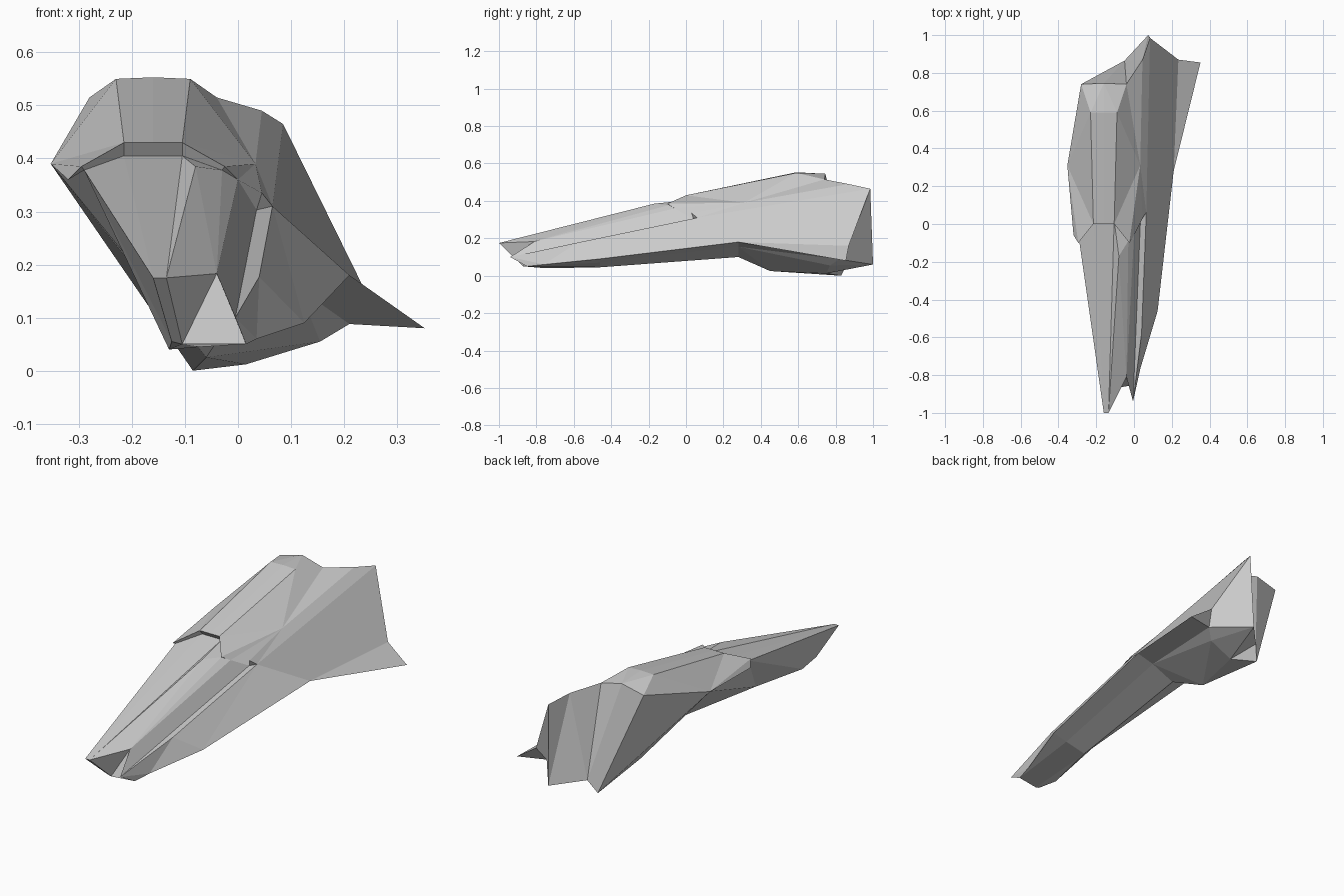
import bpy
import bmesh

AXIS = -0.16  # centre line of the canopy and nose

old = bpy.data.objects.get("Cube")
if old:
    bpy.data.objects.remove(old, do_unlink=True)

grey = bpy.data.materials.new("plain_grey")
grey.use_nodes = True
grey.diffuse_color = (0.6, 0.6, 0.6, 1)
shader = next(n for n in grey.node_tree.nodes if n.type == "BSDF_PRINCIPLED")
shader.inputs["Base Color"].default_value = grey.diffuse_color
shader.inputs["Roughness"].default_value = 0.8


def build(name, points, panels, location=(0, 0, 0)):
    """Make a flat shaded object from named corners and panels."""
    bm = bmesh.new()
    corner = {key: bm.verts.new(co) for key, co in points.items()}
    for panel in panels:
        keys = panel.split() if isinstance(panel, str) else panel
        bm.faces.new([corner[key] for key in keys])
    bmesh.ops.recalc_face_normals(bm, faces=bm.faces)
    highest = max(bm.faces, key=lambda f: f.calc_center_median().z)
    if highest.normal.z < 0:
        bmesh.ops.reverse_faces(bm, faces=bm.faces)
    mesh = bpy.data.meshes.new(name)
    bm.to_mesh(mesh)
    bm.free()
    obj = bpy.data.objects.new(name, mesh)
    obj.location = location
    mesh.materials.append(grey)
    bpy.context.collection.objects.link(obj)
    return obj


def strip(first, second):
    """Panels between two rails with the same number of corners."""
    return [(a, b, d, c) for a, b, c, d in
            zip(first, first[1:], second, second[1:])]


# Canopy: one half, measured from the centre line, with an undercut brow
canopy = {
    "front_mid": (0, 0, 0.43), "front": (0.055, 0, 0.43),
    "roof_mid": (0, 0.59, 0.553), "roof": (0.07, 0.59, 0.55),
    "tail_mid": (0, 0.745, 0.545), "tail": (0.12, 0.74, 0.515),
    "side": (0.193, 0.31, 0.39), "cheek": (0.16, -0.06, 0.36),
    "lip": (0.135, -0.1, 0.385),
    "brow_mid": (0, 0.02, 0.405), "brow": (0.055, 0.02, 0.405),
    "inner": (0.13, -0.09, 0.378),
}
shell = build("canopy", canopy, [
    "front_mid front roof roof_mid", "roof_mid roof tail_mid",
    "roof tail tail_mid", "front side roof", "side tail roof",
    "front lip side", "lip cheek side",
    "front_mid brow_mid brow front", "front brow inner lip",
    "lip inner cheek", "inner side cheek",
], (AXIS, 0, 0))
mirror = shell.modifiers.new("mirror", "MIRROR")
mirror.use_clip = True

# Hull corners that meet the canopy
hull = {}
for key in ("tail", "side", "brow", "inner"):
    x, y, z = canopy[key]
    hull[key + "_l"] = (AXIS + x, y, z)
    hull[key + "_r"] = (AXIS - x, y, z)
hull["cheek_l"] = (0, -0.06, 0.36)
hull["tail_mid"] = (AXIS, 0.745, 0.545)
hull["deck"] = (AXIS, 0.3, 0.38)

# Nose, notch and side groove
hull.update(
    nose_r=(-0.16, -1, 0.175), nose_l=(-0.135, -1, 0.175),
    jaw=(-0.125, -0.87, 0.055), chin=(-0.13, -0.75, 0.04),
    temple=(-0.08, -0.17, 0.385),
    notch=(-0.04, -0.81, 0.183), prong=(-0.005, -0.94, 0.1),
    ledge=(0.04, -0.58, 0.177), groove=(0.035, 0.04, 0.303),
    step_top=(0.045, 0.03, 0.335), step=(0.065, 0.06, 0.31),
)
# Rear edge
hull.update(
    shoulder=(0.045, 0.87, 0.49), rear_top=(0.085, 0.985, 0.465),
    rear_low=(0.075, 1, 0.06), rear_in=(-0.05, 0.865, 0.07),
    fin_top=(0.235, 0.87, 0.16),
)
# Belly bulge under the rear
hull.update(bulge=(0.155, 0.77, 0.055), belly=(0.015, 0.75, 0.012))


def rail(prefix, *points):
    """Store a lengthwise edge and return its corner names."""
    names = [prefix + "_" + letter for letter in "abcdef"[:len(points)]]
    hull.update(zip(names, points))
    return names


# Outer crest ending in the fin tip
crest = rail("crest", (0.035, -0.76, 0.06), (0.125, -0.46, 0.09),
             (0.21, 0.28, 0.18), (0.352, 0.855, 0.08))
# Fin root, seen from below
root = rail("root", (0.015, -0.85, 0.05), (0.045, -0.46, 0.07),
            (0.115, 0.28, 0.155), (0.21, 0.82, 0.088))
# Inner keel
keel = rail("keel", (-0.105, -0.87, 0.05), (-0.07, -0.46, 0.045),
            (-0.01, 0.28, 0.1), (-0.06, 0.45, 0.025), (-0.085, 0.83, 0))

underside = strip(crest, root) + strip(root[:3], keel[:3]) + [
    "keel_c root_c keel_d", "root_c root_d bulge", "root_c bulge keel_d",
    "keel_d bulge belly", "keel_d belly keel_e", "keel_e belly rear_in",
    "belly rear_low rear_in", "belly bulge rear_low",
    "bulge root_d rear_low", "keel_a keel_b chin", "keel_a chin jaw",
]
nose = [
    "nose_r nose_l brow_l brow_r", "nose_r brow_r inner_r",
    "nose_l temple brow_l", "nose_l notch temple",
    "notch inner_l temple", "temple inner_l brow_l",
    "notch cheek_l inner_l", "nose_l keel_a notch",
    "notch keel_a root_a", "notch root_a prong",
    "nose_r jaw keel_a nose_l",
]
inner_side = [
    "nose_r inner_r jaw", "jaw inner_r chin", "chin inner_r keel_b",
    "inner_r side_r keel_b", "keel_b side_r keel_c",
    "keel_c side_r keel_d", "keel_d side_r keel_e", "side_r tail_r keel_e",
]
outer_side = [
    "notch prong groove cheek_l", "prong ledge step groove",
    "groove step step_top", "cheek_l groove step_top side_l",
    "step_top step side_l", "side_l step rear_top shoulder",
    "side_l shoulder tail_l", "prong root_a crest_a",
    "prong crest_a ledge", "ledge crest_a crest_b", "ledge crest_b step",
    "step crest_b crest_c", "step crest_c fin_top rear_top",
    "crest_c crest_d fin_top",
]
rear = [
    "tail_r tail_mid rear_in keel_e", "tail_mid tail_l rear_in",
    "tail_l shoulder rear_in", "shoulder rear_low rear_in",
    "shoulder rear_top rear_low", "rear_top fin_top root_d rear_low",
    "fin_top crest_d root_d",
]
# Hidden deck that closes the hull below the canopy
rim = ("brow_l inner_l cheek_l side_l tail_l tail_mid "
       "tail_r side_r inner_r brow_r").split()
deck = [("deck", a, b) for a, b in zip(rim, rim[1:] + rim[:1])]

build("hull", hull, underside + nose + inner_side + outer_side + rear + deck)
